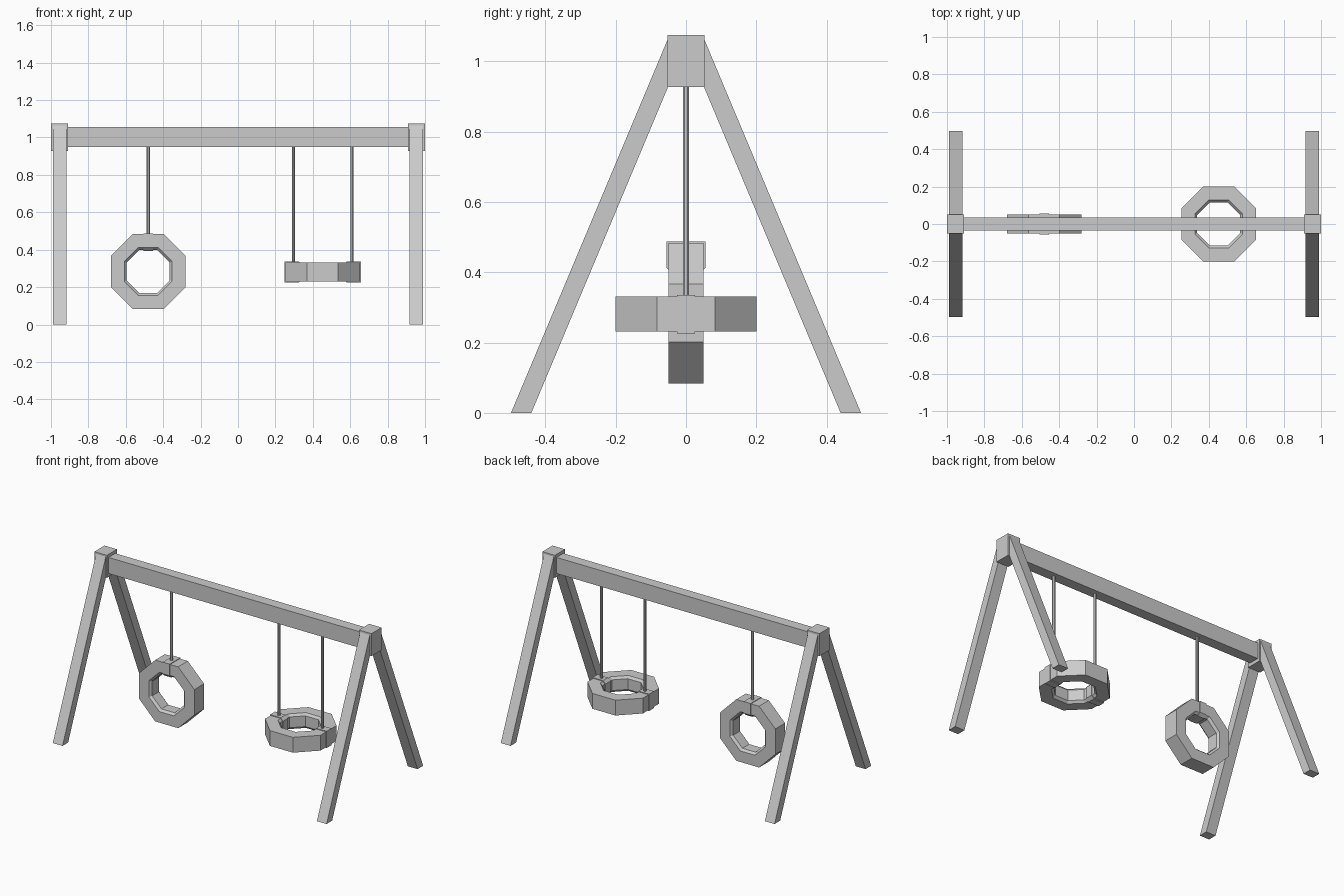
import bpy, bmesh
from math import pi, cos, sin
from mathutils import Matrix

if "Cube" in bpy.data.objects:
    bpy.data.objects.remove(bpy.data.objects["Cube"])


def loft(name, rings, closed, matrix=None):
    # Skin matching rings of points; join the last to the first, or cap both ends
    bm = bmesh.new()
    vs = [[bm.verts.new(p) for p in ring] for ring in rings]
    n = len(vs[0])
    for i in range(len(vs) if closed else len(vs) - 1):
        a, b = vs[i], vs[(i + 1) % len(vs)]
        for j in range(n):
            k = (j + 1) % n
            bm.faces.new((a[j], a[k], b[k], b[j]))
    if not closed:
        bm.faces.new(vs[0])
        bm.faces.new(vs[-1])
    if matrix:
        bm.transform(matrix)
    bmesh.ops.recalc_face_normals(bm, faces=bm.faces)
    me = bpy.data.meshes.new(name)
    bm.to_mesh(me)
    bm.free()
    ob = bpy.data.objects.new(name, me)
    bpy.context.collection.objects.link(ob)
    return ob


def box(name, x0, x1, y, z0, z1):
    prof = [(-y, z0), (y, z0), (y, z1), (-y, z1)]
    return loft(name, [[(x, a, b) for a, b in prof] for x in (x0, x1)], False)


def rope(name, x, z0, z1):
    ring = [(x + 0.0095 * cos(a), 0.0095 * sin(a))
            for a in (pi / 8 + i * pi / 4 for i in range(8))]
    loft(name, [[(a, b, z) for a, b in ring] for z in (z0, z1)], False)


# Tyre cross-section and the slightly larger clamp around it: (radius, height)
TYRE = [(0.2, -0.05), (0.2, 0.05), (0.128, 0.05),
        (0.115, 0.035), (0.115, -0.035), (0.128, -0.05)]
CLAMP = [(0.204, -0.055), (0.204, 0.055), (0.128, 0.055),
         (0.11, 0.037), (0.11, -0.037), (0.128, -0.055)]


def tyre(name, matrix):
    rings = []
    for i in range(8):
        a = pi / 8 + i * pi / 4
        rings.append([(r / cos(pi / 8) * cos(a), r / cos(pi / 8) * sin(a), h)
                      for r, h in TYRE])
    loft(name, rings, True, matrix)


def clamp(name, matrix):
    loft(name, [[(r, t, h) for r, h in CLAMP] for t in (-0.025, 0.025)],
         False, matrix)


# Frame: beam, end blocks and splayed legs
box("top_beam", -0.93, 0.93, 0.035, 0.95, 1.055)
for side, s in (("left", -1), ("right", 1)):
    box(side + "_end_block", s * 0.91, s * 1.0, 0.052, 0.928, 1.075)
    for end, d in (("front", -1), ("back", 1)):
        prof = [(0.498, 0), (0.44, 0), (0.05, 0.93), (0.05, 1.068)]
        loft(f"{side}_{end}_leg",
             [[(s * x, d * y, z) for y, z in prof] for x in (0.918, 0.988)], False)

# Upright tyre on one rope (local x points up, axis along y)
upright = Matrix.Translation((-0.48, 0, 0.284)) @ Matrix(
    ((0, 1, 0, 0), (0, 0, 1, 0), (1, 0, 0, 0), (0, 0, 0, 1)))
tyre("upright_tyre", upright)
clamp("upright_tyre_clamp", upright)
rope("upright_tyre_rope", -0.48, 0.47, 0.96)

# Flat tyre on two ropes
flat = Matrix.Translation((0.453, 0, 0.281))
tyre("flat_tyre", flat)
for side, s in (("left", -1), ("right", 1)):
    clamp(f"flat_tyre_{side}_clamp", flat @ Matrix.Rotation(pi if s < 0 else 0, 4, 'Z'))
    rope(f"flat_tyre_{side}_rope", 0.453 + s * 0.156, 0.32, 0.96)
